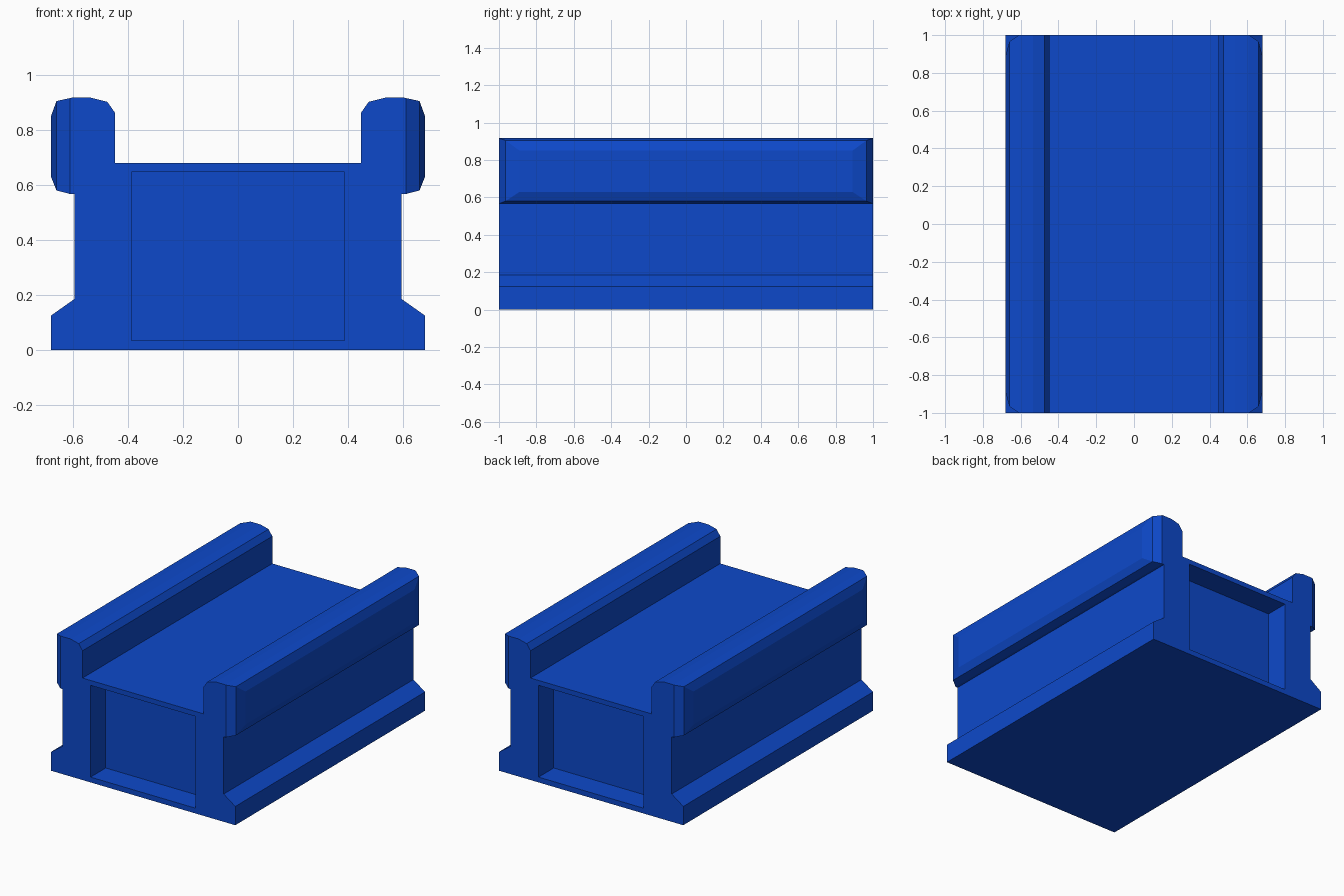
import bpy
import bmesh

cube = bpy.data.objects.get("Cube")
if cube:
    bpy.data.objects.remove(cube, do_unlink=True)

blue = bpy.data.materials.new("blue")
blue.use_nodes = True
colour = (0.004, 0.066, 0.59, 1)
blue.diffuse_color = colour
blue.node_tree.nodes["Principled BSDF"].inputs["Base Color"].default_value = colour


def prism(name, outline, start, travel):
    """Extrude a closed outline, given by a point function, along a vector."""
    bm = bmesh.new()
    face = bm.faces.new([bm.verts.new(start(a, b)) for a, b in outline])
    swept = bmesh.ops.extrude_face_region(bm, geom=[face])
    verts = [g for g in swept["geom"] if isinstance(g, bmesh.types.BMVert)]
    bmesh.ops.translate(bm, verts=verts, vec=travel)
    bmesh.ops.recalc_face_normals(bm, faces=bm.faces)
    mesh = bpy.data.meshes.new(name)
    bm.to_mesh(mesh)
    bm.free()
    mesh.materials.append(blue)
    obj = bpy.data.objects.new(name, mesh)
    bpy.context.collection.objects.link(obj)
    return obj


def carve(target, cutter):
    """Subtract the cutter from the target and discard it."""
    cutter.hide_render = True
    mod = target.modifiers.new("carve", "BOOLEAN")
    mod.operation = "DIFFERENCE"
    mod.solver = "EXACT"
    mod.object = cutter
    bpy.context.view_layer.objects.active = target
    bpy.ops.object.modifier_apply(modifier=mod.name)
    bpy.data.objects.remove(cutter, do_unlink=True)


# Body with flared base and raised side rails: half section, mirrored
half = [(0.68, 0), (0.68, 0.125), (0.595, 0.185), (0.595, 0.567),
        (0.61, 0.567), (0.66, 0.58), (0.68, 0.63), (0.68, 0.85),
        (0.66, 0.905), (0.605, 0.917), (0.535, 0.917), (0.475, 0.902),
        (0.447, 0.862), (0.447, 0.68)]
section = half + [(-x, z) for x, z in reversed(half)]
body = prism("channel_block", section, lambda x, z: (x, -1, z), (0, 2, 0))

# Rounded vertical corners on the outer rail ends
corner = [(0.61, 1), (0.66, 0.965), (0.68, 0.89), (0.75, 0.89),
          (0.75, 1.1), (0.61, 1.1)]
for sx in (-1, 1):
    for sy in (-1, 1):
        carve(body, prism("corner_cutter", corner,
                          lambda x, y: (sx * x, sy * y, 0.4), (0, 0, 0.7)))

# Rectangular recess in each end
opening = [(-0.388, 0.035), (0.388, 0.035), (0.388, 0.647), (-0.388, 0.647)]
for sy in (-1, 1):
    carve(body, prism("recess_cutter", opening,
                      lambda x, z: (x, sy * 0.84, z), (0, sy * 0.3, 0)))
